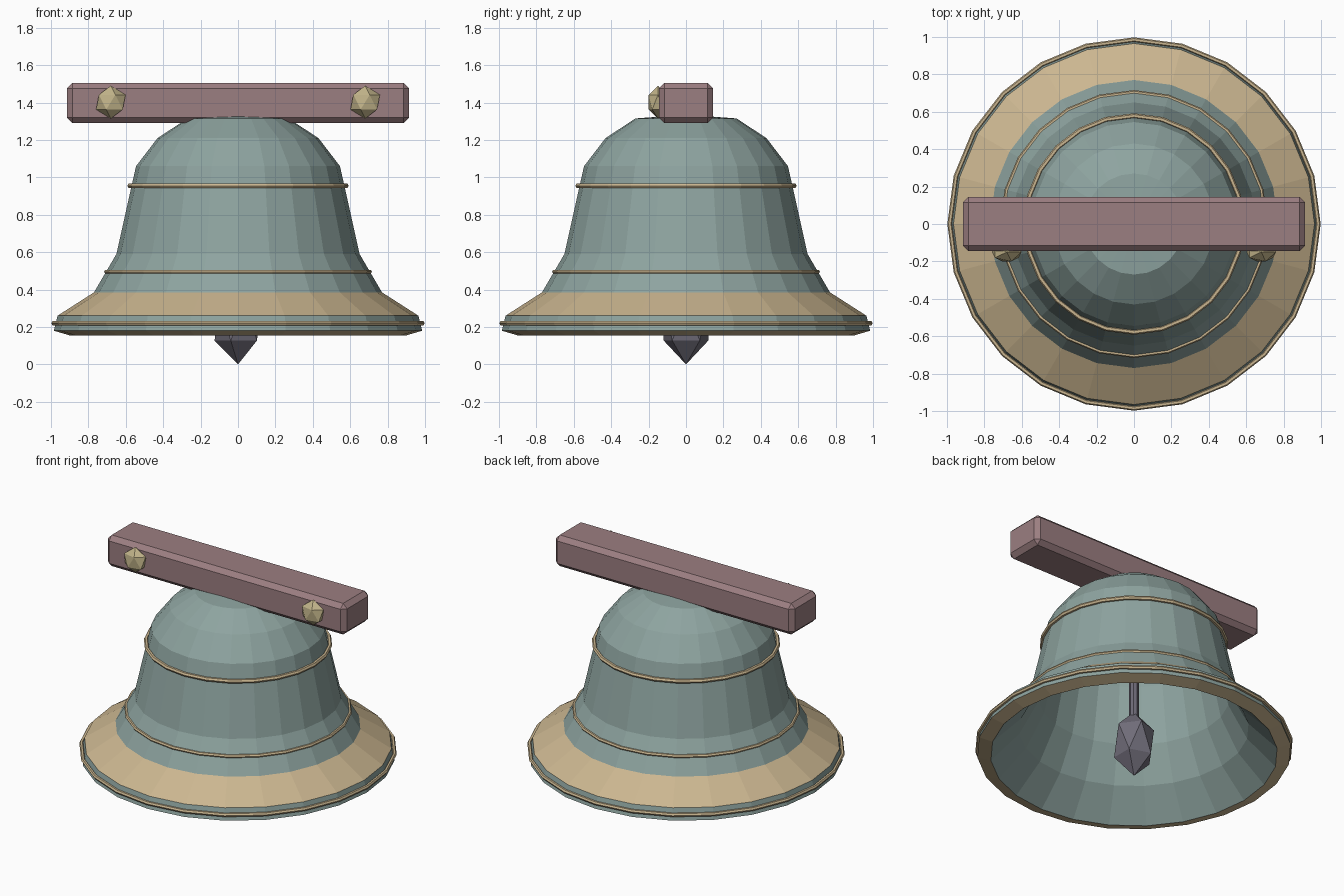
import bpy
import bmesh
from math import cos, sin, pi

cube = bpy.data.objects.get("Cube")
if cube:
    bpy.data.objects.remove(cube, do_unlink=True)


def material(name, r, g, b):
    m = bpy.data.materials.new(name)
    m.use_nodes = True
    m.diffuse_color = (r, g, b, 1)
    m.node_tree.nodes["Principled BSDF"].inputs["Base Color"].default_value = (r, g, b, 1)
    return m


verdigris = material("verdigris", 0.27, 0.37, 0.35)
brass = material("pale_brass", 0.60, 0.47, 0.28)
wood = material("rosy_wood", 0.33, 0.21, 0.22)
bolt_metal = material("bolt_metal", 0.53, 0.45, 0.25)
iron = material("dark_iron", 0.16, 0.15, 0.19)


def finish(name, *mats):
    ob = bpy.context.object
    ob.name = name
    for m in mats:
        ob.data.materials.append(m)
    return ob


def lathe(name, profile, mats, brass_spans, sides=24):
    """Revolve a profile that starts and ends on the axis."""
    bm = bmesh.new()
    rings = []
    for r, z in profile:
        count = sides if r else 1
        rings.append([bm.verts.new((r * cos(2 * pi * i / sides), r * sin(2 * pi * i / sides), z))
                      for i in range(count)])
    for k, (a, b) in enumerate(zip(rings, rings[1:])):
        for i in range(sides):
            j = (i + 1) % sides
            corners = [a[i % len(a)], a[j % len(a)], b[j % len(b)], b[i % len(b)]]
            face = bm.faces.new(list(dict.fromkeys(corners)))
            face.material_index = int(k in brass_spans)
    bmesh.ops.recalc_face_normals(bm, faces=bm.faces)
    mesh = bpy.data.meshes.new(name)
    bm.to_mesh(mesh)
    bm.free()
    ob = bpy.data.objects.new(name, mesh)
    bpy.context.collection.objects.link(ob)
    for m in mats:
        mesh.materials.append(m)
    return ob


# Bell: outer wall from crown to lip, then inner wall back up
outer = [(0, 1.335), (0.27, 1.315), (0.43, 1.21), (0.545, 1.06), (0.57, 0.95),
         (0.65, 0.59), (0.77, 0.385), (0.965, 0.26), (0.985, 0.18)]
inner = [(0.90, 0.155), (0.72, 0.34), (0.60, 0.57), (0.52, 0.94),
         (0.49, 1.04), (0.38, 1.17), (0.24, 1.26), (0, 1.28)]
lip = len(outer) - 1
lathe("bell", outer + inner, (verdigris, brass), {lip - 2, lip})

# Raised bands
for name, radius, z, thick in (("upper_band", 0.578, 0.955, 0.014),
                               ("middle_band", 0.704, 0.495, 0.012),
                               ("lip_band", 0.985, 0.22, 0.013)):
    bpy.ops.mesh.primitive_torus_add(major_segments=24, minor_segments=6, major_radius=radius,
                                     minor_radius=thick, location=(0, 0, z))
    finish(name, brass)

# Headstock beam
bpy.ops.mesh.primitive_cube_add(size=1, location=(0, 0, 1.398))
beam = finish("headstock", wood)
beam.scale = (1.83, 0.29, 0.215)
bpy.ops.object.transform_apply(location=False, rotation=False, scale=True)
bevel = beam.modifiers.new("chamfer", 'BEVEL')
bevel.width = 0.03
bevel.segments = 1

# Bolts on the front of the beam
for side, x in (("right", -0.68), ("left", 0.68)):
    bpy.ops.mesh.primitive_ico_sphere_add(subdivisions=1, radius=1, location=(x, -0.15, 1.402))
    finish(side + "_bolt", bolt_metal).scale = (0.088, 0.058, 0.088)

# Clapper
bpy.ops.mesh.primitive_cylinder_add(vertices=8, radius=0.03, depth=0.9, location=(0, 0, 0.83))
finish("clapper_rod", iron)
bpy.ops.mesh.primitive_ico_sphere_add(subdivisions=1, radius=1, location=(0, 0, 0.23))
finish("clapper_ball", iron).scale = (0.14, 0.14, 0.23)
